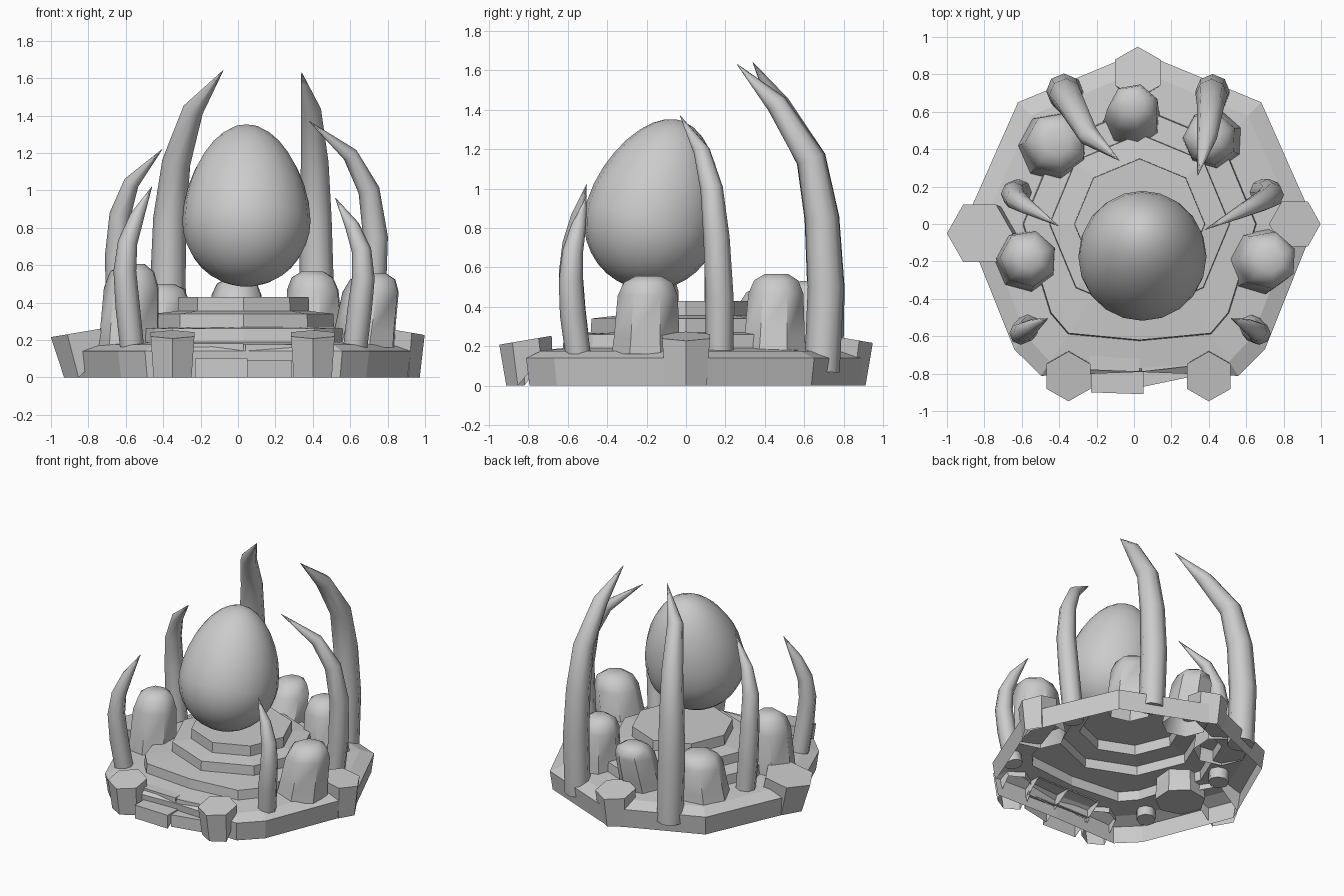
import bpy, bmesh
from math import cos, sin, pi, radians, sqrt
from mathutils import Vector, Matrix

old = bpy.data.objects.get("Cube")
if old:
    bpy.data.objects.remove(old, do_unlink=True)

stone = bpy.data.materials.new("grey stone")
stone.use_nodes = True
GREY = (0.6, 0.6, 0.6, 1)
stone.diffuse_color = GREY
stone.node_tree.nodes["Principled BSDF"].inputs["Base Color"].default_value = GREY


def loft(name, rings, closed=True, smooth=None):
    """Skin counter-clockwise rings from bottom to top, optionally closing the bottom."""
    bm = bmesh.new()
    loops = [[bm.verts.new(p) for p in ring] for ring in rings]
    n = len(loops[0])
    for a, b in zip(loops, loops[1:]):
        for i in range(n):
            j = (i + 1) % n
            bm.faces.new((a[i], a[j], b[j], b[i]))
    if closed:
        bm.faces.new(loops[0][::-1])
    bm.faces.new(loops[-1])
    mesh = bpy.data.meshes.new(name)
    bm.to_mesh(mesh)
    bm.free()
    mesh.materials.append(stone)
    obj = bpy.data.objects.new(name, mesh)
    bpy.context.collection.objects.link(obj)
    if smooth:
        bpy.ops.object.select_all(action='DESELECT')
        obj.select_set(True)
        bpy.context.view_layer.objects.active = obj
        bpy.ops.object.shade_smooth_by_angle(angle=radians(smooth))


def circle(centre, r, n, axis=(0, 0, 1), phase=0.0):
    turn = Vector((0, 0, 1)).rotation_difference(Vector(axis))
    return [Vector(centre) + turn @ Vector((r * cos(phase + 2 * pi * i / n),
            r * sin(phase + 2 * pi * i / n), 0)) for i in range(n)]


# Terraced octagonal base, a thin shell open underneath
ANGLES = [0, 45, 90, 135, 180, 225, 237, 270, 303, 315]


def terrace(r, z, front=1.0, corner=1.0, mid=1.0, side=1.0):
    scale = {237: front, 303: front, 270: mid, 225: corner, 315: corner, 0: side, 180: side}
    pts = []
    for a in ANGLES:
        d = r * cos(pi / 8) / cos(radians(a % 45 - 22.5)) * scale.get(a, 1)
        pts.append(Vector((0.03 + d * cos(radians(a)), d * sin(radians(a)), z)))
    return pts


loft("terraced_base", [
    terrace(0.90, 0, 1.12, 1.03, 0.87, 1.02), terrace(0.92, 0.14, 1.12, 1.03, 0.86, 1.02),
    terrace(0.82, 0.175, 1.14, 1.04, 0.94, 1.02),
    terrace(0.625, 0.19, 1.195, 1.08), terrace(0.62, 0.26, 1.195, 1.08),
    terrace(0.483, 0.27), terrace(0.48, 0.34),
    terrace(0.35, 0.355), terrace(0.348, 0.43)], closed=False)


# Entrance steps between the front posts, hollow like the base
def step(name, x0, x1, y0, y1, z0, z1, skew):
    plan = ((x0, y0), (x1, y0 + skew), (x1, y1), (x0, y1))
    foot = [Vector((x, y, z1 - 0.01 if y == y1 else z0)) for x, y in plan]
    loft(name, [foot, [Vector((x, y, z1)) for x, y in plan]], closed=False)


step("lower_step_right", -0.23, 0.05, -0.90, -0.76, 0, 0.10, -0.01)
step("lower_step_left", 0.05, 0.29, -0.87, -0.76, 0, 0.09, 0.05)
step("upper_step_right", -0.24, 0.03, -0.78, -0.66, 0.09, 0.18, -0.01)
step("upper_step_left", 0.04, 0.30, -0.79, -0.66, 0.08, 0.175, 0.03)


# Flared hexagonal posts on the rim, tilted outward, their inner side resting on the base
def post(name, x, y, r, z, out, lean):
    out = Vector(out)
    phase = pi / 2 if out.y else 0
    centre = Vector((x, y, 0)) - out * lean
    top = circle((x, y, z), r, 6, out * 0.17 + Vector((0, 0, 1)), phase)
    foot = circle(centre, r * 0.87, 6, (0, 0, 1), phase)
    for p in foot:
        if (p - centre).dot(out) < 0:
            p.z = 0.14
    loft(name, [foot, top], closed=False)


post("post_front_right", -0.35, -0.815, 0.135, 0.23, (0, -1, 0), 0.02)
post("post_front_left", 0.40, -0.815, 0.135, 0.23, (0, -1, 0), 0.02)
post("post_back", 0.02, 0.81, 0.14, 0.24, (0, 1, 0), 0.02)
post("post_right", -0.825, -0.05, 0.178, 0.245, (-1, 0, 0), 0.05)
post("post_left", 0.86, 0.0, 0.14, 0.25, (1, 0, 0), 0.01)

# Egg leaning back over the top platform
SEG, ROWS = 20, 16
profile = []
for i in range(ROWS + 1):
    t = -cos(pi * (0.02 + 0.96 * i / ROWS))
    r = 0.343 * sqrt(1 - t * t) * (1 - 0.12 * max(t, 0) ** 1.5)
    profile.append((r, t * (0.353 if t < 0 else 0.53)))
tilt = Matrix.Translation((0.045, -0.175, 0.837)) @ Matrix.Rotation(radians(-16), 4, 'X')
loft("egg", [[tilt @ p for p in circle((0, 0, z), r, SEG)] for r, z in profile], smooth=60)


# Curved tusks: paths of centre points with shrinking radii
def tusk(name, path, base_r):
    pts = [Vector(p) for p in path]
    widths = (1, 1.02, 0.95, 0.82, 0.6, 0.02)
    rings = []
    for i, p in enumerate(pts):
        axis = pts[min(i + 1, len(pts) - 1)] - pts[max(i - 1, 0)]
        rings.append(circle(p, base_r * widths[i], 8, axis))
    loft(name, rings, smooth=50)


tusk("back_right_tusk", [(-0.36, 0.705, 0.07), (-0.375, 0.71, 0.5), (-0.365, 0.69, 0.85),
     (-0.33, 0.635, 1.15), (-0.24, 0.47, 1.43), (-0.08, 0.34, 1.64)], 0.093)
tusk("back_left_tusk", [(0.42, 0.69, 0.07), (0.42, 0.71, 0.5), (0.415, 0.69, 0.85),
     (0.41, 0.635, 1.15), (0.39, 0.46, 1.43), (0.34, 0.26, 1.63)], 0.09)
tusk("middle_right_tusk", [(-0.61, 0.17, 0.1), (-0.635, 0.165, 0.4), (-0.645, 0.16, 0.65),
     (-0.63, 0.13, 0.87), (-0.57, 0.09, 1.04), (-0.405, -0.01, 1.22)], 0.07)
tusk("middle_left_tusk", [(0.68, 0.17, 0.1), (0.72, 0.17, 0.45), (0.735, 0.155, 0.75),
     (0.70, 0.13, 1.0), (0.60, 0.08, 1.19), (0.38, -0.03, 1.37)], 0.07)
tusk("front_right_tusk", [(-0.56, -0.54, 0.1), (-0.59, -0.575, 0.38), (-0.605, -0.585, 0.57),
     (-0.59, -0.575, 0.72), (-0.54, -0.545, 0.86), (-0.46, -0.505, 1.02)], 0.064)
tusk("front_left_tusk", [(0.62, -0.54, 0.1), (0.65, -0.575, 0.36), (0.67, -0.585, 0.53),
     (0.66, -0.575, 0.68), (0.61, -0.545, 0.81), (0.52, -0.505, 0.96)], 0.064)


# Blunt rounded rocks with flared feet
def rock(name, x, y, r, foot, top, lean=(0, 0)):
    rings = []
    for k, h in ((1, 0), (0.95, 0.2), (0.87, 0.75), (0.7, 0.92), (0.38, 1)):
        centre = (x + lean[0] * h, y + lean[1] * h, foot + (top - foot) * h)
        rings.append(circle(centre, r * k, 7, (0, 0, 1), 0.4))
    loft(name, rings, closed=foot < 0.15, smooth=50)


rock("rock_back_right", -0.43, 0.41, 0.19, 0.17, 0.50, (0.02, 0.03))
rock("rock_back", -0.01, 0.53, 0.16, 0.17, 0.53, (0.01, 0.11))
rock("rock_back_left", 0.42, 0.45, 0.165, 0.17, 0.565, (-0.02, 0.01))
rock("rock_front_right", -0.58, -0.20, 0.175, 0.1, 0.605, (0.02, 0.02))
rock("rock_front_left", 0.67, -0.20, 0.18, 0.16, 0.555, (0.06, 0.01))
